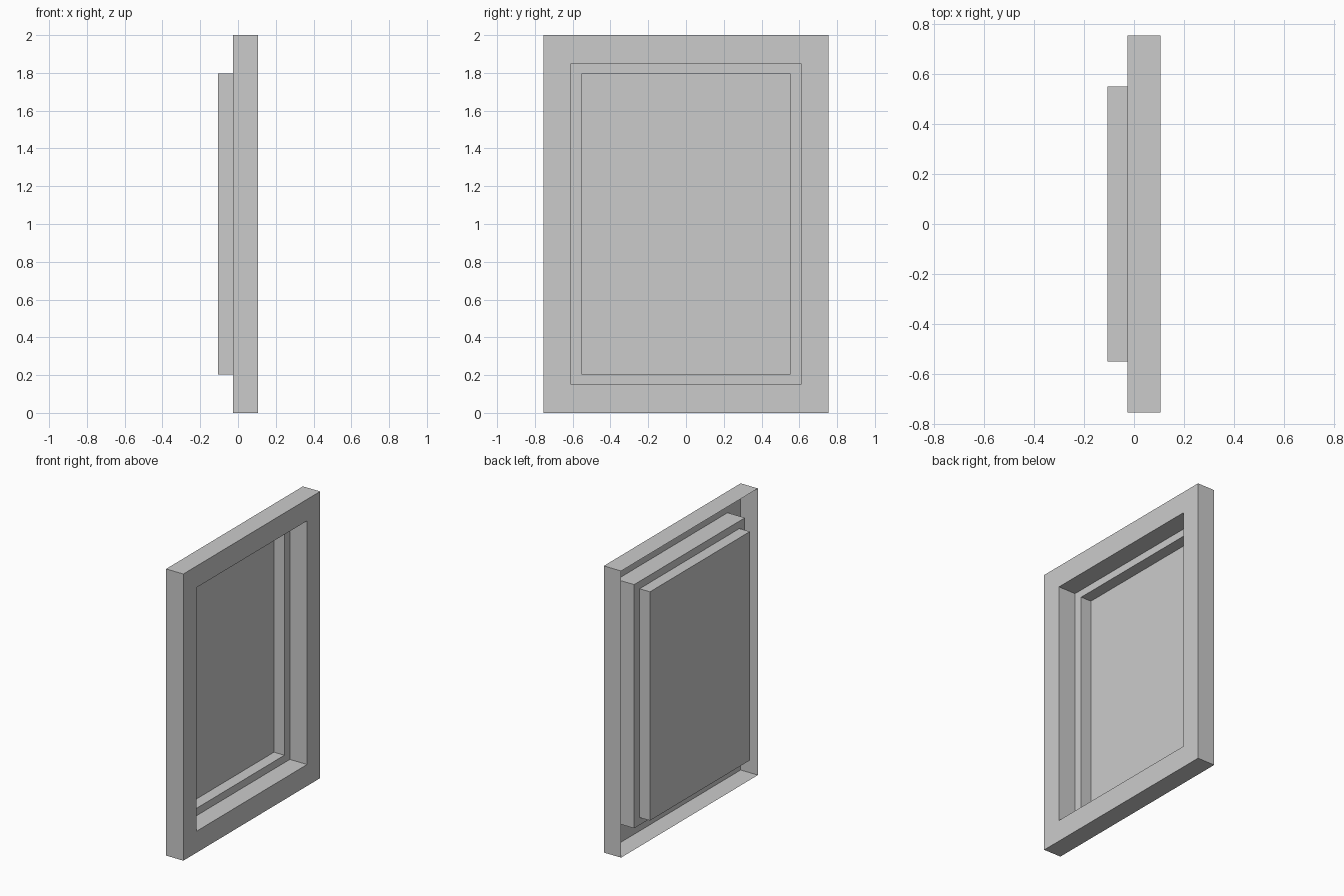
import bpy
import bmesh

cube = bpy.data.objects.get("Cube")
if cube:
    bpy.data.objects.remove(cube, do_unlink=True)

grey = bpy.data.materials.new("plain_grey")
grey.use_nodes = True
colour = (0.6, 0.6, 0.6, 1)
grey.diffuse_color = colour
grey.node_tree.nodes["Principled BSDF"].inputs["Base Color"].default_value = colour

MID = 1.0  # height of the centre


def stepped_shell(name, steps, capped=False):
    """Thin shell through rectangles given as (x, half width, half height)."""
    bm = bmesh.new()
    loops = []
    for x, w, h in steps:
        corners = [(-w, -h), (w, -h), (w, h), (-w, h)]
        loops.append([bm.verts.new((x, y, MID + z)) for y, z in corners])
    for a, b in zip(loops, loops[1:]):
        for i in range(4):
            j = (i + 1) % 4
            bm.faces.new((a[i], a[j], b[j], b[i]))
    if capped:
        bm.faces.new(loops[-1])
    mesh = bpy.data.meshes.new(name)
    bm.to_mesh(mesh)
    bm.free()
    mesh.materials.append(grey)
    obj = bpy.data.objects.new(name, mesh)
    bpy.context.collection.objects.link(obj)
    return obj


FRONT, REAR, PANEL = 0.106, -0.027, -0.107
outer = (0.754, 1.0)
opening = (0.61, 0.85)
inner = (0.55, 0.798)

# Frame: outer walls, flat face and opening walls, open at the rear
stepped_shell("frame", [(REAR, *outer), (FRONT, *outer),
                        (FRONT, *opening), (REAR, *opening)])

# Recessed panel: narrow ledge, deeper walls and the closed panel
stepped_shell("recessed_panel", [(REAR, *opening), (REAR, *inner),
                                 (PANEL, *inner)], capped=True)
